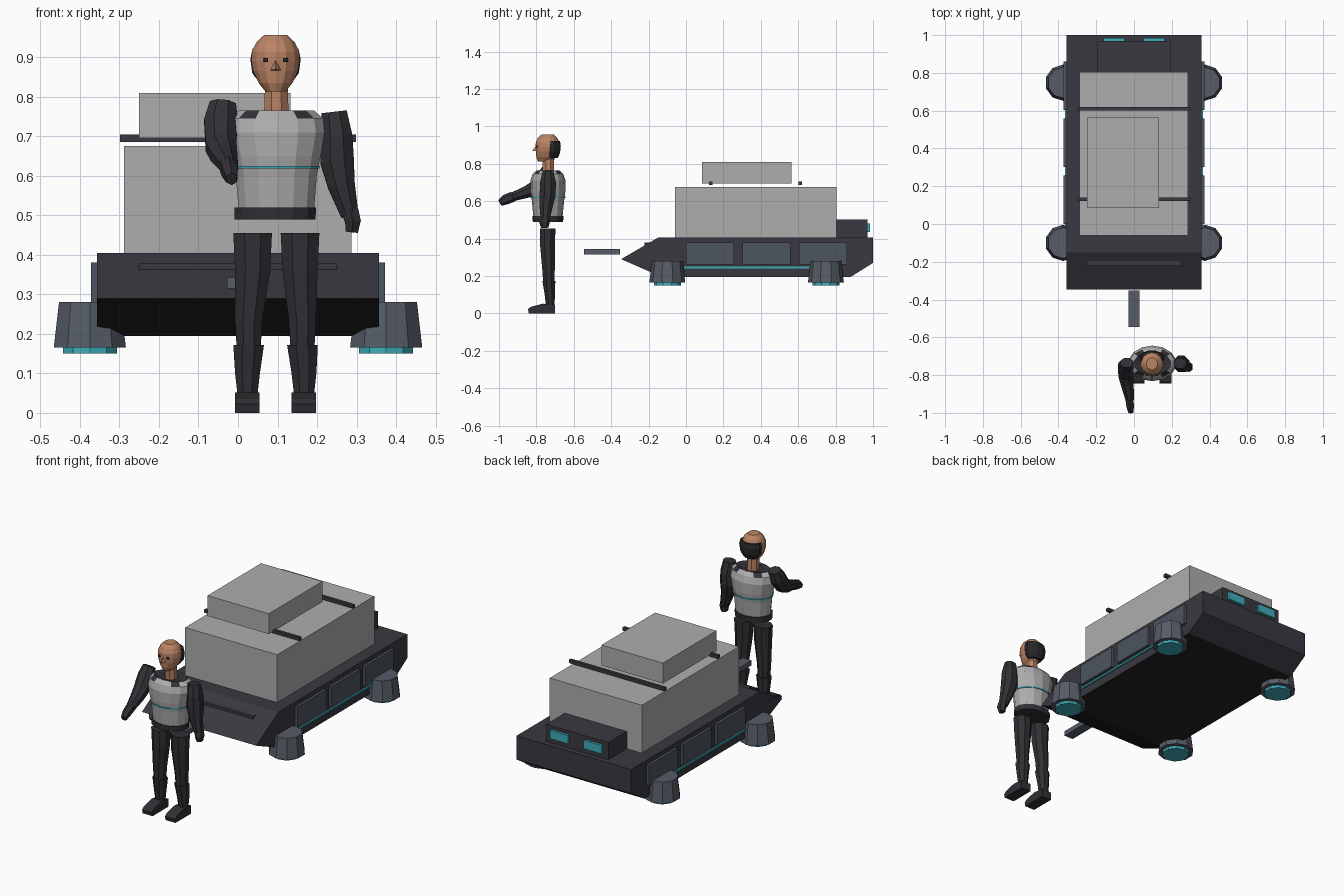
import bpy, bmesh, math
from mathutils import Vector

if "Cube" in bpy.data.objects:
    bpy.data.objects.remove(bpy.data.objects["Cube"])


def mat(name, r, g, b):
    m = bpy.data.materials.new(name)
    m.diffuse_color = (r, g, b, 1)
    m.use_nodes = True
    m.node_tree.nodes["Principled BSDF"].inputs["Base Color"].default_value = m.diffuse_color
    return m


HULL = mat("dark_hull", .042, .040, .052)
UNDER = mat("black_underside", .016, .016, .017)
SLATE = mat("slate_metal", .092, .108, .135)
PANEL = mat("slate_panel", .075, .090, .115)
GREY = mat("light_grey", .42, .42, .42)
TEAL = mat("teal_glow", .05, .42, .50)
CLOTH = mat("dark_cloth", .030, .030, .036)
SKIN = mat("skin", .50, .23, .13)
HAIR = mat("black_hair", .022, .022, .025)


def finish(name, bm, *mats):
    bmesh.ops.recalc_face_normals(bm, faces=bm.faces)
    me = bpy.data.meshes.new(name)
    bm.to_mesh(me)
    bm.free()
    ob = bpy.data.objects.new(name, me)
    for m in mats:
        me.materials.append(m)
    bpy.context.collection.objects.link(ob)
    return ob


def box(name, x0, x1, y0, y1, z0, z1, m):
    bm = bmesh.new()
    bmesh.ops.create_cube(bm, size=1)
    for v in bm.verts:
        v.co = ((x0 + x1) / 2 + v.co.x * (x1 - x0), (y0 + y1) / 2 + v.co.y * (y1 - y0),
                (z0 + z1) / 2 + v.co.z * (z1 - z0))
    return finish(name, bm, m)


def prism(name, profile, x0, x1, *mats):
    """Extrude a (y, z) outline along x."""
    bm = bmesh.new()
    a = [bm.verts.new((x0, y, z)) for y, z in profile]
    b = [bm.verts.new((x1, y, z)) for y, z in profile]
    n = len(a)
    bm.faces.new(a)
    bm.faces.new(b[::-1])
    for i in range(n):
        bm.faces.new((a[i], b[i], b[(i + 1) % n], a[(i + 1) % n]))
    return finish(name, bm, *mats)


def loft(name, rings, n, *mats, tilt=False):
    """Skin elliptical rings (x, y, z, rx, ry); tilt turns them to follow the path."""
    bm = bmesh.new()
    loops = []
    for k, (x, y, z, rx, ry) in enumerate(rings):
        u, w = Vector((1, 0, 0)), Vector((0, 1, 0))
        if tilt:
            p = Vector(rings[max(k - 1, 0)][:3])
            q = Vector(rings[min(k + 1, len(rings) - 1)][:3])
            d = (p - q).normalized()
            w = d.cross(u).normalized()
            u = w.cross(d)
        loop = []
        for i in range(n):
            t = 2 * math.pi * (i + .5) / n
            loop.append(bm.verts.new(Vector((x, y, z)) + u * rx * math.cos(t) + w * ry * math.sin(t)))
        loops.append(loop)
    for a, b in zip(loops, loops[1:]):
        for i in range(n):
            bm.faces.new((a[i], a[(i + 1) % n], b[(i + 1) % n], b[i]))
    bm.faces.new(loops[0])
    bm.faces.new(loops[-1])
    return finish(name, bm, *mats)


# --- Hover sled: wedge hull, dark below ---
hull = prism("hull", [(-.347, .29), (-.15, .405), (1, .405), (1, .27), (.88, .195), (-.13, .195)],
             -.357, .357, HULL, UNDER)
for f in hull.data.polygons:
    if f.normal.z < -.5 and f.center.y < .9:
        f.material_index = 1
box("nose_slot", -.25, .25, -.222, -.195, .363, .378, HULL)
box("tow_bar", -.028, .028, -.545, -.353, .315, .343, SLATE)

# Side panels, light strips and hover pods
for s, side in ((-1, "left"), (1, "right")):
    for i in range(3):
        y = .302 * i
        box(f"{side}_panel_{i + 1}", *sorted((s * .35, s * .372)), y, y + .257, .262, .38, PANEL)
    box(f"{side}_light_strip", *sorted((s * .35, s * .365)), -.01, .69, .24, .25, TEAL)
    for end, y in (("front", -.1), ("rear", .748)):
        loft(f"{end}_{side}_pod", [(s * .375, y, .165, .096, .096), (s * .375, y, .28, .082, .082)],
             10, SLATE)
        loft(f"{end}_{side}_pod_glow", [(s * .375, y, .15, .072, .072), (s * .375, y, .168, .072, .072)],
             10, TEAL)

# Cargo, straps and rear equipment box
box("cargo_crate", -.288, .287, -.06, .805, .405, .675, GREY)
box("top_crate", -.25, .133, .085, .563, .695, .81, GREY)
for i, y in enumerate((.132, .61)):
    box(f"cargo_bar_{i + 1}", -.298, .298, y - .009, y + .009, .686, .704, HULL)
box("rear_box", -.194, .194, .8, .97, .4, .502, HULL)
for s in (-1, 1):
    box("rear_light", s * .105 - .056, s * .105 + .056, .965, .984, .435, .482, TEAL)

# --- Figure: torso, belt and chest stripe ---
CX, CY = .097, -.738
torso = loft("torso", [(CX, CY, z, rx, ry) for z, rx, ry in (
    (.515, .098, .078), (.60, .105, .086), (.65, .115, .093), (.71, .128, .094),
    (.745, .122, .082), (.765, .098, .062), (.755, .06, .05))], 14, GREY, CLOTH)
for f in torso.data.polygons:
    if f.center.z > .754 and abs(f.center.x - CX) < .085 and abs(f.center.y - CY) < .057:
        f.material_index = 1
loft("belt", [(CX - .003, CY, .49, .105, .081), (CX - .003, CY, .52, .106, .083)], 14, CLOTH)
loft("chest_stripe", [(CX, CY, .618, .112, .093), (CX, CY, .625, .113, .094)], 14, TEAL)

# Neck and head with skull rings
loft("neck", [(CX, -.735, .745, .034, .034), (CX, -.738, .83, .031, .033)], 8, SKIN)
HX = .095
loft("head", [(HX, y, z, rx, ry) for z, y, rx, ry in (
    (.813, -.752, .026, .04), (.835, -.748, .044, .052), (.865, -.743, .058, .06),
    (.89, -.74, .063, .064), (.915, -.74, .061, .063), (.938, -.74, .05, .052),
    (.956, -.74, .03, .033))], 14, SKIN)

# Hair wrapped round the back of the head
loft("hair", [(HX, y, z, rx, ry) for z, y, rx, ry in (
    (.832, -.717, .04, .034), (.86, -.713, .061, .041), (.895, -.712, .066, .044),
    (.922, -.714, .06, .042))], 12, HAIR)

# Nose and eyes
bm = bmesh.new()
top, tip, l, r = [bm.verts.new(c) for c in (
    (HX, -.795, .905), (HX, -.822, .87), (HX - .016, -.796, .866), (HX + .016, -.796, .866))]
for f in ((top, l, tip), (top, tip, r), (l, r, tip), (top, r, l)):
    bm.faces.new(f)
finish("nose", bm, SKIN)
for s in (-1, 1):
    ex = HX + s * .025
    box("eye", ex - .006, ex + .006, -.804, -.795, .888, .898, HAIR)

# Legs and shoes
for name, hip, knee, ankle in (("right", .037, .027, .024), ("left", .157, .163, .167)):
    loft(f"{name}_thigh", [(hip, -.74, .455, .053, .045), (hip, -.74, .36, .048, .043),
                           (knee, -.735, .23, .037, .036), (knee, -.733, .165, .033, .033)], 8, CLOTH)
    loft(f"{name}_shin", [(knee, -.733, .172, .042, .037), (ankle, -.728, .10, .034, .030),
                          (ankle, -.726, .035, .026, .024)], 8, CLOTH)
    prism(f"{name}_shoe", [(-.70, 0), (-.70, .045), (-.765, .052), (-.83, .035), (-.845, .022), (-.84, 0)],
          ankle - .031, ankle + .031, CLOTH)

# Arms: one hanging, one reaching forward
loft("left_arm", [(.243, -.738, .762, .035, .03), (.25, -.738, .70, .043, .046),
                  (.251, -.74, .635, .046, .046), (.262, -.748, .575, .037, .038),
                  (.283, -.753, .50, .024, .026)], 8, CLOTH, tilt=True)
loft("left_hand", [(.283, -.753, .51, .025, .028), (.291, -.757, .485, .023, .028),
                   (.288, -.755, .458, .018, .02)], 6, CLOTH, tilt=True)
loft("right_arm", [(-.038, -.735, .782, .036, .03), (-.043, -.755, .735, .046, .044),
                   (-.043, -.80, .675, .042, .042), (-.035, -.85, .65, .036, .035),
                   (-.022, -.93, .622, .024, .025)], 8, CLOTH, tilt=True)
loft("right_hand", [(-.024, -.925, .624, .025, .028), (-.02, -.965, .608, .022, .027),
                    (-.016, -.995, .592, .016, .018)], 6, CLOTH, tilt=True)
